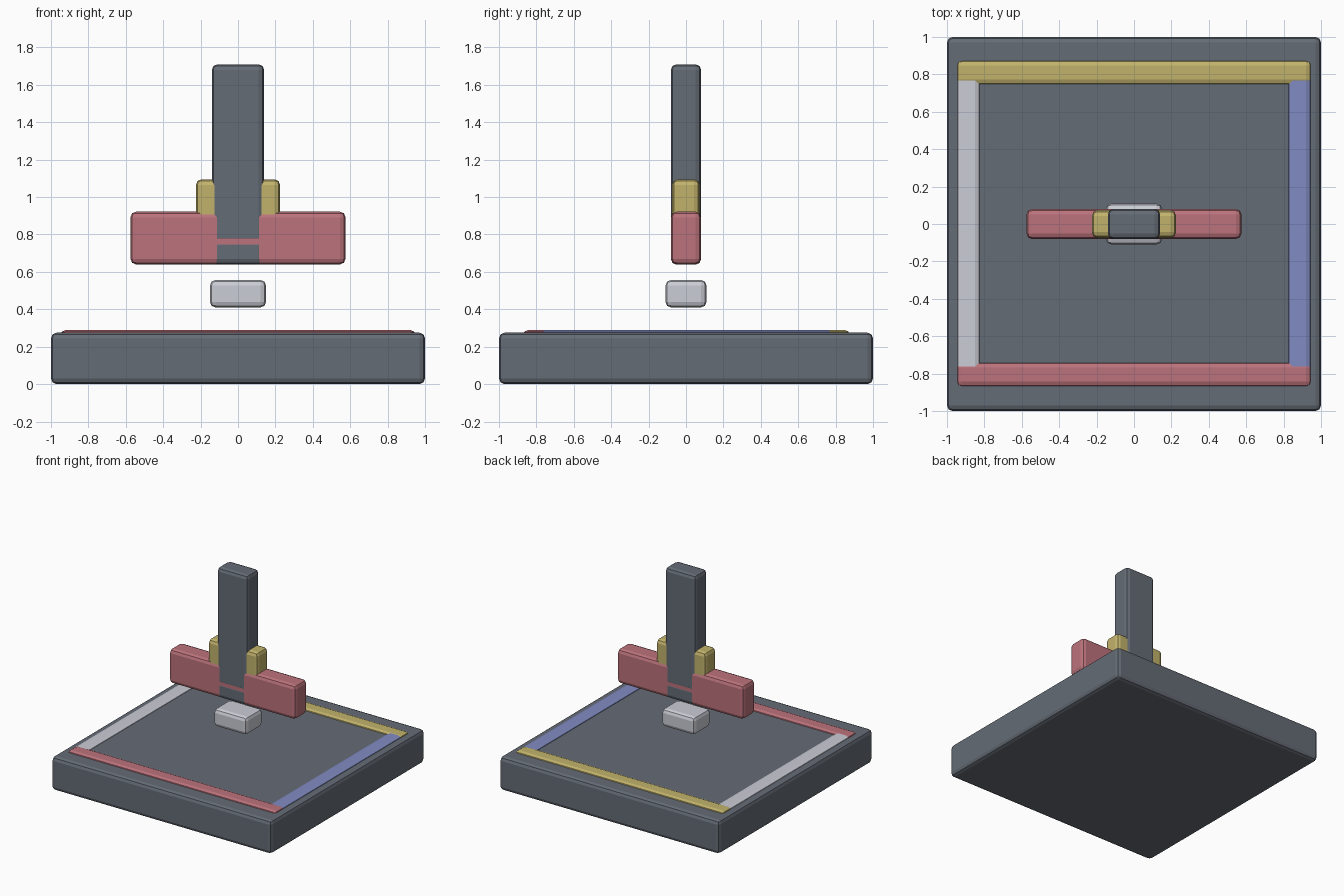
import bpy
import bmesh

cube = bpy.data.objects.get("Cube")
if cube:
    bpy.data.objects.remove(cube, do_unlink=True)


def material(name, rgb):
    mat = bpy.data.materials.new(name)
    mat.use_nodes = True
    color = (*rgb, 1.0)
    mat.diffuse_color = color
    mat.node_tree.nodes["Principled BSDF"].inputs["Base Color"].default_value = color
    return mat


slate = material("slate_grey", (0.13, 0.15, 0.18))
red = material("muted_red", (0.50, 0.17, 0.20))
yellow = material("muted_yellow", (0.54, 0.45, 0.15))
white = material("pale_grey", (0.60, 0.61, 0.67))
blue = material("muted_blue", (0.22, 0.26, 0.54))


def block(name, mat, low, high, bevel=0.03):
    """Box between two corners with softened edges."""
    bm = bmesh.new()
    bmesh.ops.create_cube(bm, size=1)
    for v in bm.verts:
        for i in range(3):
            v.co[i] = low[i] if v.co[i] < 0 else high[i]
    mesh = bpy.data.meshes.new(name)
    bm.to_mesh(mesh)
    bm.free()
    mesh.materials.append(mat)
    obj = bpy.data.objects.new(name, mesh)
    bpy.context.collection.objects.link(obj)
    mod = obj.modifiers.new("soft_edges", "BEVEL")
    mod.width = bevel
    mod.segments = 2
    mod.limit_method = "NONE"
    return obj


def centred(name, mat, half_x, half_y, bottom, top):
    return block(name, mat, (-half_x, -half_y, bottom), (half_x, half_y, top))


# Square base slab
centred("base", slate, 1.0, 1.0, 0.0, 0.275)

# Coloured border strips, front and back lying over the side ones
for side, x, mat in (("right", -0.885, white), ("left", 0.885, blue)):
    block(side + "_strip", mat, (x - 0.065, -0.87, 0.15), (x + 0.065, 0.87, 0.288))
for side, y, mat in (("front", -0.805, red), ("back", 0.81, yellow)):
    block(side + "_strip", mat, (-0.95, y - 0.067, 0.15), (0.95, y + 0.067, 0.29))

# Floating pad below the crossbar
centred("pad", white, 0.15, 0.11, 0.41, 0.557)

# Crossbar with its grey core, collar and tall post
centred("crossbar", red, 0.575, 0.08, 0.64, 0.922)
centred("core", slate, 0.14, 0.081, 0.639, 0.775)
centred("collar", yellow, 0.225, 0.074, 0.78, 1.095)
centred("post", slate, 0.14, 0.081, 0.75, 1.71)
